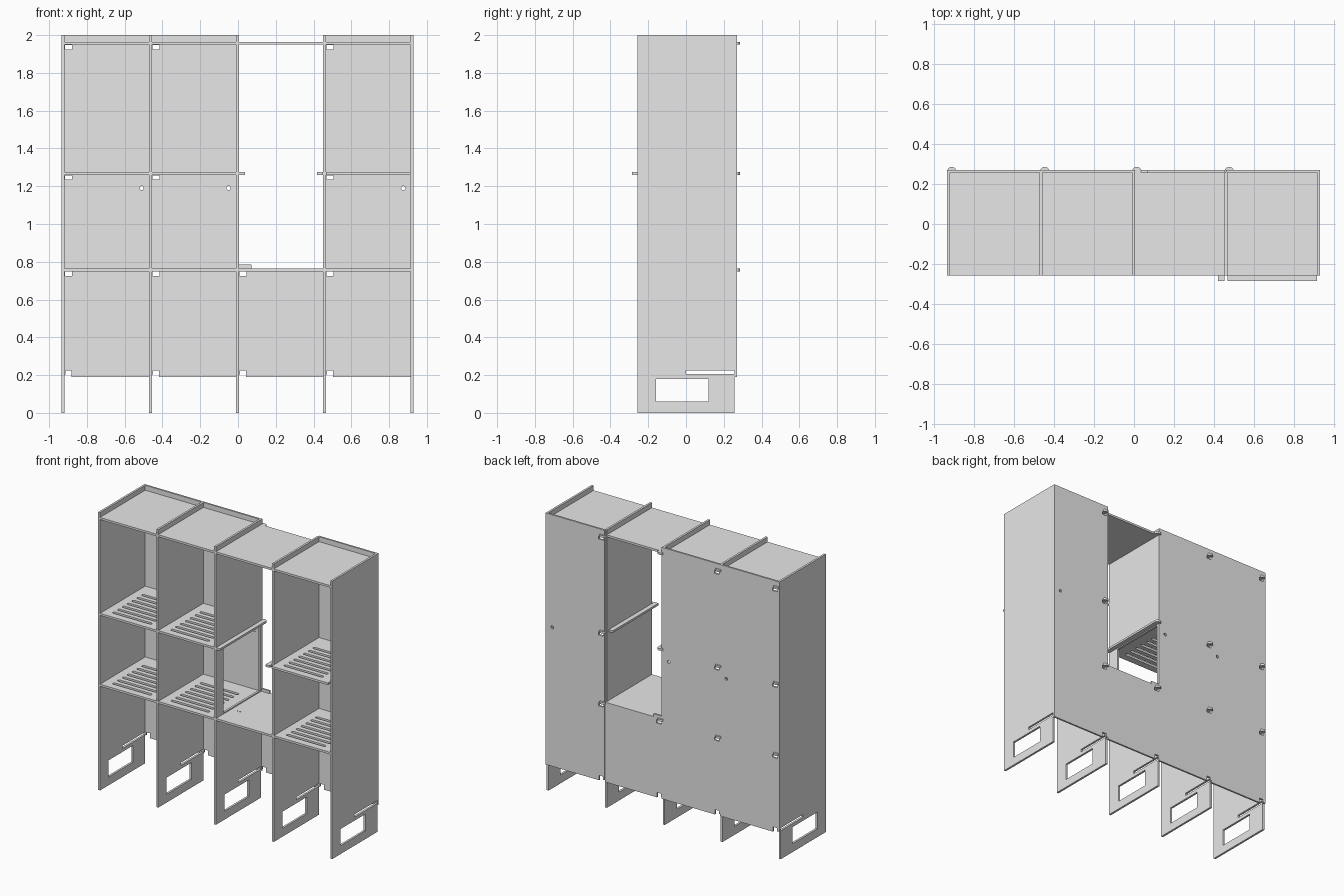
import bpy
import math
from mathutils import Matrix

cube = bpy.data.objects.get("Cube")
if cube:
    bpy.data.objects.remove(cube, do_unlink=True)

grey = bpy.data.materials.new("plain grey")
grey.use_nodes = True
grey.diffuse_color = (0.8, 0.8, 0.8, 1)
grey.node_tree.nodes["Principled BSDF"].inputs["Base Color"].default_value = (0.8, 0.8, 0.8, 1)

T = 0.015                                        # sheet thickness
FRONT, BACK = -0.257, 0.257
PANEL_X = [-0.926, -0.463, -0.003, 0.458, 0.922]
LOW, MID, TOP = 0.757, 1.267, 1.957              # shelf levels

# Local (u, v, w) to world: w is the sheet's thickness direction
AXES = {
    "x": Matrix(((0, 0, 1, 0), (1, 0, 0, 0), (0, 1, 0, 0), (0, 0, 0, 1))),
    "y": Matrix(((1, 0, 0, 0), (0, 0, -1, 0), (0, 1, 0, 0), (0, 0, 0, 1))),
    "z": Matrix.Identity(4),
}
MOVE = {"x": (1, 0, 0), "y": (0, 1, 0), "z": (0, 0, 1)}


def rect(u0, v0, u1, v1):
    return [(u0, v0), (u1, v0), (u1, v1), (u0, v1)]


def pill(u0, u1, v, r, n=6):
    """Round-ended slot along u; a circle when u0 equals u1."""
    pts = []
    for centre, start in ((u1, -math.pi / 2), (u0, math.pi / 2)):
        for i in range(n + (u0 != u1)):
            a = start + math.pi * i / n
            pts.append((centre + r * math.cos(a), v + r * math.sin(a)))
    return pts


def plate(name, axis, at, loops, thick=T):
    """Flat sheet: first loop is the outline, the others are holes."""
    curve = bpy.data.curves.new(name, "CURVE")
    curve.dimensions = "2D"
    curve.fill_mode = "BOTH"
    curve.extrude = thick / 2
    for loop in loops:
        spline = curve.splines.new("POLY")
        spline.points.add(len(loop) - 1)
        for p, (u, v) in zip(spline.points, loop):
            p.co = (u, v, 0, 1)
        spline.use_cyclic_u = True
    helper = bpy.data.objects.new(name + "_curve", curve)
    bpy.context.collection.objects.link(helper)
    graph = bpy.context.evaluated_depsgraph_get()
    mesh = bpy.data.meshes.new_from_object(helper.evaluated_get(graph))
    bpy.data.objects.remove(helper, do_unlink=True)
    mesh.transform(Matrix.Translation([c * at for c in MOVE[axis]]) @ AXES[axis])
    mesh.materials.clear()
    mesh.materials.append(grey)
    for poly in mesh.polygons:
        poly.use_smooth = False
    obj = bpy.data.objects.new(name, mesh)
    bpy.context.collection.objects.link(obj)
    return obj


# Upright panels with foot window and open rear slot
for i, x in enumerate(PANEL_X):
    outline = [(FRONT, 0), (BACK, 0), (BACK, 0.205), (0, 0.205),
               (0, 0.225), (BACK, 0.225), (BACK, 2), (FRONT, 2)]
    loops = [outline, rect(-0.16, 0.06, 0.12, 0.18)]
    if i == 2:                                   # pass-through beside the open bay
        loops.append(rect(-0.17, LOW + T, 0.245, MID - T))
    plate(f"upright_panel_{i + 1}", "x", x, loops)


# Shelves, ventilated except in the open bay
def shelf(name, bay, z, vented, front=FRONT):
    x0, x1 = PANEL_X[bay] + T / 2, PANEL_X[bay + 1] - T / 2
    loops = [rect(x0, front, x1, BACK)]
    if vented:
        shift = front - FRONT
        for k in range(7):
            loops.append(pill(x0 + 0.07, x1 - 0.09, -0.195 + 0.055 * k + shift, 0.011))
    elif z == LOW:
        loops += [pill(x0 + d, x0 + d, -0.08, 0.004) for d in (0.05, 0.07)]
    plate(name, "z", z, loops)


for bay in range(4):
    shelf(f"top_shelf_{bay + 1}", bay, TOP, False)
    shelf(f"lower_shelf_{bay + 1}", bay, LOW, bay != 2)
    if bay != 2:
        shelf(f"middle_shelf_{bay + 1}", bay, MID, True, -0.285 if bay == 3 else FRONT)

# Ledges on both walls of the open bay
plate("right_ledge", "z", MID, [rect(PANEL_X[2], FRONT, 0.036, BACK)])
plate("left_ledge", "z", MID, [rect(0.418, -0.285, PANEL_X[3] - T / 2, 0.235)])

# Hooks gripping the back panels
for i, x in enumerate(PANEL_X[:4]):
    for level, z in (("top", TOP), ("middle", MID), ("lower", LOW)):
        plate(f"{level}_hook_{i + 1}", "z", z, [pill(x + 0.015, x + 0.019, 0.264, 0.021)])


# Back panels: notched lower edge, hook openings and cable holes
def back_panel(name, bays, x0, x1, top, levels, tab=False):
    outline = []
    for b in bays:
        left = PANEL_X[b]
        start = x0 if b == bays[0] else left + 0.004
        if b != bays[0]:
            outline.append((start, 0.19))
        outline += [(start, 0.202), (left + 0.013, 0.202), (left + 0.013, 0.225),
                    (left + 0.045, 0.225), (left + 0.045, 0.19)]
    outline += [(x1, 0.19), (x1, top)]
    if tab:
        outline += [(x0 + 0.065, top), (x0 + 0.065, top + 0.02), (x0, top + 0.02)]
    else:
        outline.append((x0, top))
    loops = [outline]
    for b in bays:
        left, right = PANEL_X[b], PANEL_X[b + 1]
        for z in levels:
            loops.append(rect(left + 0.01, z - 0.032, left + 0.048, z - 0.009))
        if not tab:
            loops.append(pill(right - 0.047, right - 0.047, 1.19, 0.011))
    plate(name, "y", BACK + 0.0065, loops, 0.013)


every = (LOW, MID, TOP)
back_panel("wide_back_panel", [0, 1], PANEL_X[0] - T / 2, PANEL_X[2] + T / 2, 2, every)
back_panel("low_back_panel", [2], PANEL_X[2] + T / 2 + 0.001, PANEL_X[3] - 0.001, LOW + T / 2, (LOW,), True)
back_panel("tall_back_panel", [3], PANEL_X[3], PANEL_X[4] + T / 2, 2, every)
